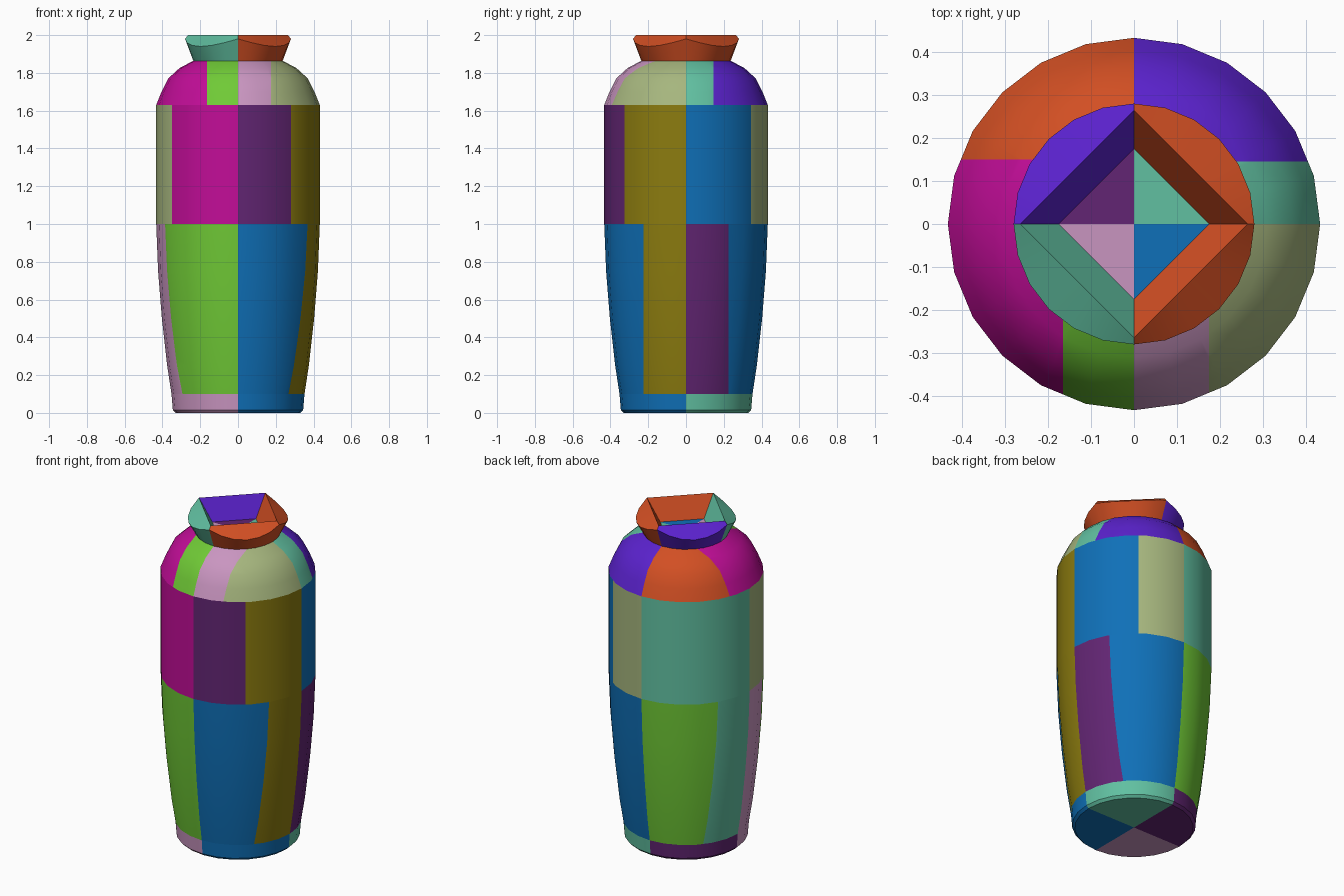
import bpy, bmesh
from math import sin, cos, pi
from mathutils import Vector

cube = bpy.data.objects.get("Cube")
if cube:
    bpy.data.objects.remove(cube, do_unlink=True)

SEGMENTS = 24
PALETTE = {
    "magenta": "C20D98", "lime": "70CA36", "plum": "622573", "olive": "8C7C0F",
    "blue": "0F70B8", "teal": "61C0A1", "sage": "A6B67E", "mauve": "C995C0",
    "orange": "D24F23", "violet": "5B22CE",
}
NAMES = list(PALETTE)


def linear(code):
    def channel(text):
        c = int(text, 16) / 255
        return c / 12.92 if c < 0.04 else ((c + 0.055) / 1.055) ** 2.4
    return (channel(code[:2]), channel(code[2:4]), channel(code[4:]), 1)


materials = []
for name, code in PALETTE.items():
    mat = bpy.data.materials.new(name)
    mat.use_nodes = True
    mat.diffuse_color = linear(code)
    mat.node_tree.nodes["Principled BSDF"].inputs["Base Color"].default_value = linear(code)
    materials.append(mat)


def circle(r, z, dip=0):
    """Round ring that may dip between the four axes."""
    angles = [2 * pi * i / SEGMENTS for i in range(SEGMENTS)]
    return [(r * cos(a), r * sin(a), z - dip * abs(sin(2 * a))) for a in angles]


def diamond(r, z):
    """Square ring with its corners on the axes."""
    return [(x * r / (abs(x) + abs(y)), y * r / (abs(x) + abs(y)), z)
            for x, y, _ in circle(1, z)]


def quadrant(face):
    c = face.calc_center_median()
    if c.y > 0:
        return 0 if c.x > 0 else 1
    return 2 if c.x < 0 else 3


def build(name, rings, patches, cap=None):
    """Skin the rings, then split every quadrant into its colour patches.
    A patch is one colour, or (axis, distance, near colour, far colour)."""
    bm = bmesh.new()
    loops = [[bm.verts.new(p) for p in ring] for ring in rings]
    for low, high in zip(loops, loops[1:]):
        for i in range(SEGMENTS):
            j = (i + 1) % SEGMENTS
            bm.faces.new((low[i], low[j], high[j], high[i]))
    if cap is not None:
        loop = loops[cap]
        mid = bm.verts.new((0, 0, loop[0].co.z))
        for i in range(SEGMENTS):
            j = (i + 1) % SEGMENTS
            bm.faces.new((loop[i], loop[j], mid) if cap else (loop[j], loop[i], mid))

    signs = ((1, 1), (-1, 1), (-1, -1), (1, -1))
    for q, patch in enumerate(patches):
        if isinstance(patch, tuple):
            axis, distance = patch[:2]
            normal = Vector((0, 0, 0))
            normal[axis] = signs[q][axis]
            faces = [f for f in bm.faces if quadrant(f) == q]
            edges = {e for f in faces for e in f.edges}
            verts = {v for f in faces for v in f.verts}
            bmesh.ops.bisect_plane(bm, geom=faces + list(edges) + list(verts),
                                   plane_co=normal * distance, plane_no=normal)
    for face in bm.faces:
        patch = patches[quadrant(face)]
        if isinstance(patch, tuple):
            axis, distance, near, far = patch
            patch = near if abs(face.calc_center_median()[axis]) < distance else far
        face.material_index = NAMES.index(patch)

    mesh = bpy.data.meshes.new(name)
    bm.to_mesh(mesh)
    bm.free()
    for mat in materials:
        mesh.materials.append(mat)
    obj = bpy.data.objects.new(name, mesh)
    bpy.context.collection.objects.link(obj)
    bpy.ops.object.select_all(action="DESELECT")
    obj.select_set(True)
    bpy.context.view_layer.objects.active = obj
    bpy.ops.object.shade_smooth_by_angle(angle=pi / 6)
    return obj


X, Y = 0, 1

# Foot with its closed underside
build("foot", [circle(0.33, 0), circle(0.345, 0.015), circle(0.352, 0.1)],
      ["teal", "plum", "mauve", "blue"], cap=0)

# Tapering lower body
build("lower_body",
      [circle(0.352, 0.1), circle(0.375, 0.25), circle(0.403, 0.5),
       circle(0.423, 0.75), circle(0.433, 1)],
      [(Y, 0.225, "plum", "blue"), (Y, 0.22, "teal", "lime"),
       (Y, 0.19, "mauve", "lime"), (Y, 0.225, "olive", "blue")])

# Straight upper body
build("upper_body", [circle(0.433, 1), circle(0.433, 1.63)],
      [(Y, 0.345, "blue", "sage"), "teal",
       (X, 0.35, "magenta", "sage"), (X, 0.28, "plum", "olive")])

# Rounded shoulder
build("shoulder",
      [circle(0.433, 1.63), circle(0.405, 1.7), circle(0.37, 1.77),
       circle(0.31, 1.825), circle(0.235, 1.865)],
      [(Y, 0.145, "teal", "violet"), (Y, 0.15, "magenta", "orange"),
       (X, 0.165, "magenta", "magenta"), (X, 0.175, "mauve", "sage")][:2]
      + [(X, 0.165, "lime", "magenta"), (X, 0.175, "mauve", "sage")])

# Flared collar with a four-sided funnel opening
RIM = ["orange", "violet", "teal", "orange"]
build("collar",
      [circle(0.235, 1.86), circle(0.28, 1.98, 0.04), diamond(0.265, 2),
       diamond(0.175, 1.875)], RIM)

# Floor of the opening
build("opening_floor", [diamond(0.175, 1.875), diamond(0.09, 1.875)],
      ["teal", "plum", "mauve", "blue"], cap=1)
